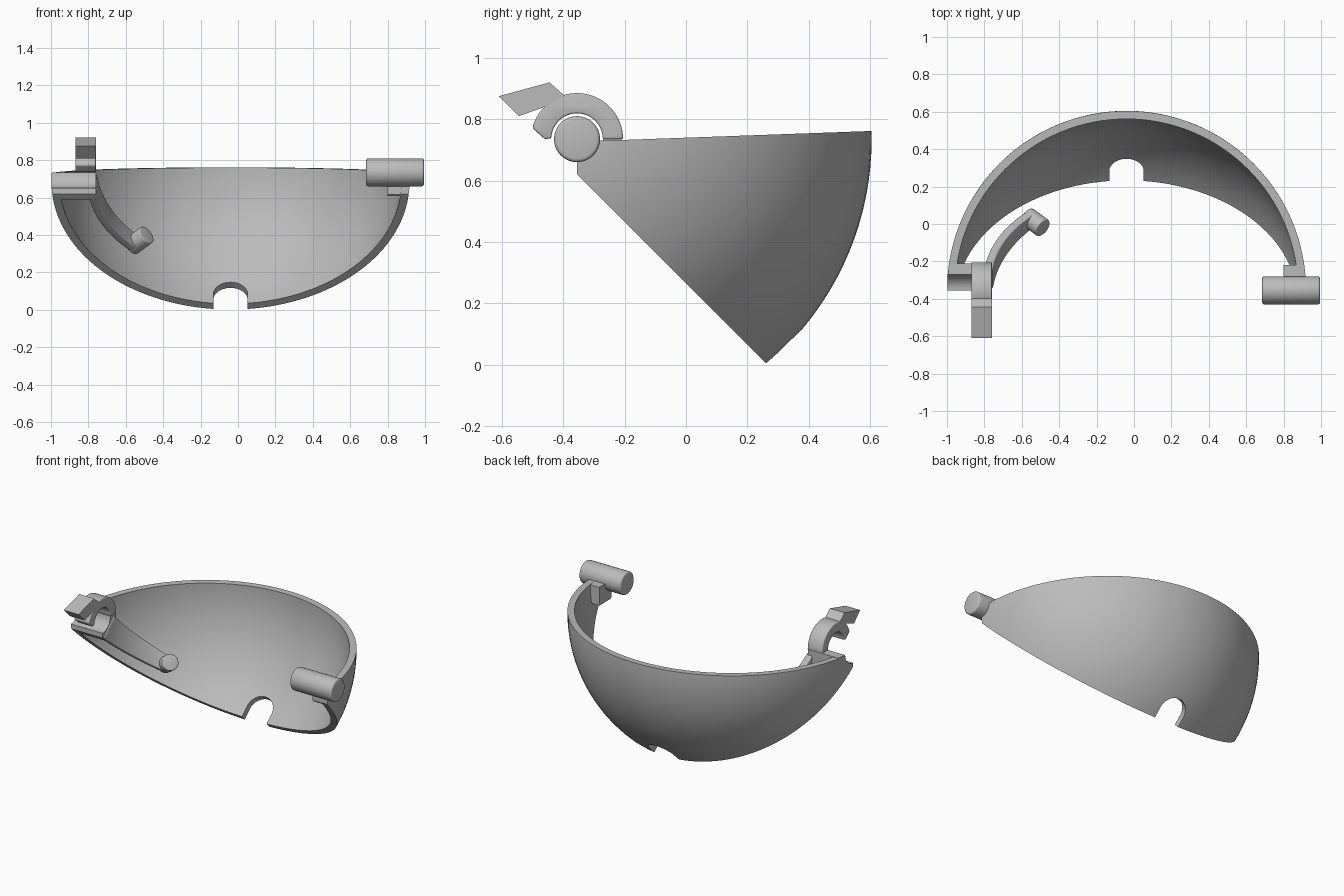
import bpy, bmesh
from math import sin, cos, radians, sqrt
from mathutils import Vector

cube = bpy.data.objects.get("Cube")
if cube:
    bpy.data.objects.remove(cube, do_unlink=True)

grey = bpy.data.materials.new("plain grey")
grey.use_nodes = True
grey.diffuse_color = (0.5, 0.5, 0.5, 1)
grey.node_tree.nodes["Principled BSDF"].inputs["Base Color"].default_value = (0.5, 0.5, 0.5, 1)

CENTRE = Vector((-0.04, -0.355, 0.735))   # centre of the bowl sphere, on the hinge axis
RADIUS = 0.96
RIM_NORMAL = Vector((0, 1, 1)).normalized()   # across the front rim plane
RIM_OUT = Vector((0, 1, -1)).normalized()     # along the front rim plane
RIM_OFFSET = -0.081


def finish(name, bm):
    bmesh.ops.recalc_face_normals(bm, faces=bm.faces)
    mesh = bpy.data.meshes.new(name)
    bm.to_mesh(mesh)
    bm.free()
    mesh.materials.append(grey)
    ob = bpy.data.objects.new(name, mesh)
    bpy.context.collection.objects.link(ob)
    return ob


def activate(ob):
    bpy.ops.object.select_all(action='DESELECT')
    ob.select_set(True)
    bpy.context.view_layer.objects.active = ob


def smooth(ob):
    activate(ob)
    bpy.ops.object.shade_smooth_by_angle(angle=radians(35))


def bevel(ob, width):
    mod = ob.modifiers.new("soft edges", 'BEVEL')
    mod.width = width
    mod.segments = 3
    mod.limit_method = 'ANGLE'
    mod.angle_limit = radians(40)
    activate(ob)
    bpy.ops.object.modifier_apply(modifier=mod.name)


def boolean(ob, cutter, operation):
    mod = ob.modifiers.new("cut", 'BOOLEAN')
    mod.operation = operation
    mod.solver = 'EXACT'
    mod.object = cutter
    activate(ob)
    bpy.ops.object.modifier_apply(modifier=mod.name)
    bpy.data.objects.remove(cutter, do_unlink=True)


def extrude(name, points, offset):
    """Prism from a list of 3D points pushed along an offset vector."""
    bm = bmesh.new()
    face = bm.faces.new([bm.verts.new(p) for p in points])
    new = bmesh.ops.extrude_face_region(bm, geom=[face])["geom"]
    bmesh.ops.translate(bm, vec=offset, verts=[v for v in new if isinstance(v, bmesh.types.BMVert)])
    return finish(name, bm)


def side_prism(name, profile, x0, x1):
    """Prism from a (y, z) profile between two x positions."""
    return extrude(name, [(x0, y, z) for y, z in profile], Vector((x1 - x0, 0, 0)))


def ball(name, radius):
    bm = bmesh.new()
    bmesh.ops.create_uvsphere(bm, u_segments=128, v_segments=64, radius=radius)
    bmesh.ops.translate(bm, vec=CENTRE, verts=bm.verts)
    return finish(name, bm)


def rod(name, start, end, radius):
    axis = Vector(end) - Vector(start)
    bm = bmesh.new()
    bmesh.ops.create_cone(bm, cap_ends=True, segments=48, radius1=radius, radius2=radius, depth=axis.length)
    bmesh.ops.rotate(bm, matrix=axis.to_track_quat('Z', 'Y').to_matrix(), verts=bm.verts)
    bmesh.ops.translate(bm, vec=(Vector(start) + Vector(end)) / 2, verts=bm.verts)
    return finish(name, bm)


def arc(radius, a0, a1, steps=32):
    """(y, z) points around the hinge axis."""
    angles = [radians(a0 + (a1 - a0) * i / steps) for i in range(steps + 1)]
    return [(CENTRE.y + radius * cos(a), CENTRE.z + radius * sin(a)) for a in angles]


# Bowl: hollow ball trimmed to a wedge
bowl = ball("bowl_shell", RADIUS)
boolean(bowl, ball("inner_cutter", RADIUS - 0.043), 'DIFFERENCE')
wedge = [(-0.355, 0.62), (1.2, -0.935), (1.2, 0.783), (-0.355, 0.727)]
boolean(bowl, side_prism("wedge_cutter", wedge, -1.3, 1.3), 'INTERSECT')

# Arched notch in the front rim
half, arch = 0.092, 0.071
outline = [(-half, -0.1)] + [(-half * cos(radians(a)), arch + half * sin(radians(a)))
                             for a in range(0, 181, 10)] + [(half, -0.1)]
origin = CENTRE + RIM_NORMAL * RIM_OFFSET + RIM_OUT * 0.6
notch = extrude("notch_cutter", [origin + Vector((u, 0, 0)) + RIM_NORMAL * v for u, v in outline], RIM_OUT * 0.8)
boolean(bowl, notch, 'DIFFERENCE')

# Hinge seat in the right end of the bowl
boolean(bowl, rod("seat_cutter", (-1.2, CENTRE.y, CENTRE.z), (-0.7, CENTRE.y, CENTRE.z), 0.084), 'DIFFERENCE')
smooth(bowl)

seat = side_prism("hinge_seat", arc(0.084, 0, -90, 16) + [(-0.355, 0.62), (-0.325, 0.59), (-0.21, 0.59), (-0.21, 0.735)],
                  -1.1, -0.76)
boolean(seat, ball("seat_trim", RADIUS - 0.001), 'INTERSECT')
smooth(seat)

# Snap ring over the seat, with its finger tab
ring = side_prism("snap_ring", arc(0.15, 0, 166) + arc(0.105, 180, 180, 1)[:1] + arc(0.084, 178, 0), -0.87, -0.76)
bevel(ring, 0.006)
smooth(ring)
side_prism("finger_tab", [(-0.61, 0.875), (-0.445, 0.92), (-0.385, 0.867), (-0.545, 0.81)], -0.87, -0.76)

# Hinge axle and its pad on the left end
axle = rod("hinge_axle", (0.685, CENTRE.y, CENTRE.z), (0.995, CENTRE.y, CENTRE.z), 0.075)
bevel(axle, 0.012)
smooth(axle)
pad = side_prism("axle_pad", [(-0.35, 0.73), (-0.35, 0.615), (-0.342, 0.607), (-0.22, 0.607), (-0.22, 0.73)], 0.8, 1.0)
boolean(pad, ball("pad_trim", RADIUS - 0.001), 'INTERSECT')
smooth(pad)


# Curved tapering arm inside the bowl
def arm_direction(angle):
    return Vector((-cos(angle), 0, 0)) + RIM_OUT * sin(angle)


bm = bmesh.new()
rows, steps = [], 24
for i in range(steps + 1):
    t = i / steps
    out = arm_direction(radians(7 + 39.5 * t))
    width = 0.078 - 0.028 * t
    rows.append([bm.verts.new(CENTRE + out * r + RIM_NORMAL * w)
                 for r, w in ((0.72, -width), (0.72, width), (0.765, width), (0.765, -width))])
for a, b in zip(rows, rows[1:]):
    for k in range(4):
        bm.faces.new((a[k], a[k - 1], b[k - 1], b[k]))
bm.faces.new(rows[0])
bm.faces.new(rows[-1])
arm = finish("spring_arm", bm)
bevel(arm, 0.008)
smooth(arm)

# Peg at the arm tip, pointing to the bowl centre
tip = arm_direction(radians(46.5))
peg = rod("arm_peg", CENTRE + tip * 0.77, CENTRE + tip * 0.65, 0.052)
bevel(peg, 0.006)
smooth(peg)
